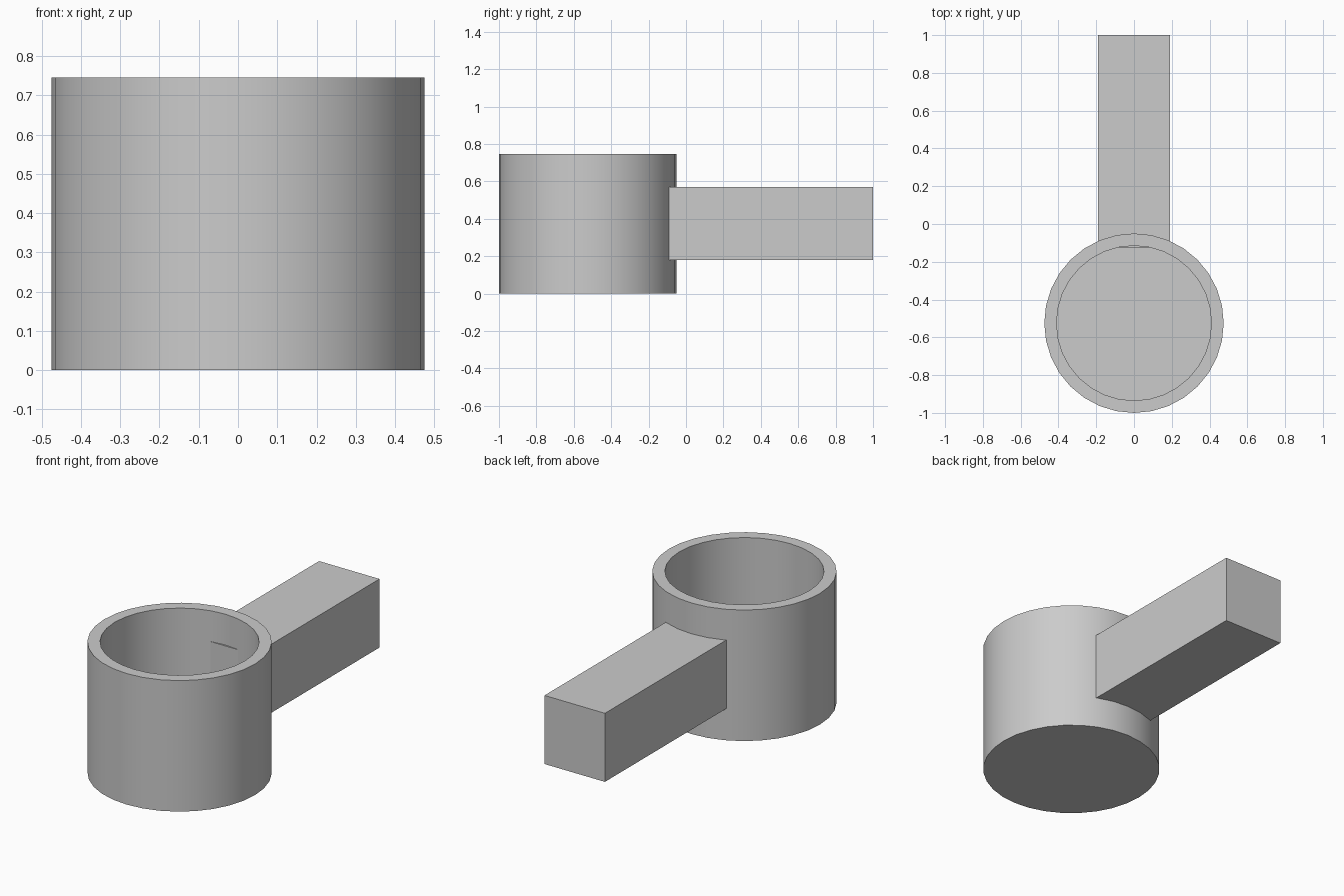
import bpy
import bmesh
import math

cube = bpy.data.objects.get("Cube")
if cube:
    bpy.data.objects.remove(cube, do_unlink=True)

grey = bpy.data.materials.new("plain grey")
grey.use_nodes = True
colour = (0.6, 0.6, 0.6, 1.0)
grey.diffuse_color = colour
grey.node_tree.nodes["Principled BSDF"].inputs["Base Color"].default_value = colour


def add_object(name, bm):
    bmesh.ops.recalc_face_normals(bm, faces=bm.faces)
    mesh = bpy.data.meshes.new(name)
    bm.to_mesh(mesh)
    bm.free()
    mesh.materials.append(grey)
    obj = bpy.data.objects.new(name, mesh)
    bpy.context.collection.objects.link(obj)
    return obj


def ring(bm, radius, z, sides):
    return [bm.verts.new((radius * math.cos(i * math.tau / sides),
                          radius * math.sin(i * math.tau / sides), z))
            for i in range(sides)]


# Cup: outer wall, flat rim, inner wall and floor
SIDES = 32
profile = [(0.475, 0.0), (0.475, 0.745), (0.41, 0.745), (0.41, 0.065)]
bm = bmesh.new()
rings = [ring(bm, r, z, SIDES) for r, z in profile]
for a, b in zip(rings, rings[1:]):
    for i in range(SIDES):
        j = (i + 1) % SIDES
        bm.faces.new((a[i], a[j], b[j], b[i]))
bm.faces.new(rings[0])
bm.faces.new(rings[-1])
cup = add_object("cup", bm)
cup.location.y = -0.525

# Smooth round walls, crisp rim and base
bpy.ops.object.select_all(action='DESELECT')
cup.select_set(True)
bpy.context.view_layer.objects.active = cup
bpy.ops.object.shade_smooth_by_angle(angle=math.radians(30))

# Square handle whose end just pokes through the cup wall
x_half, y_range, z_range = 0.19, (-0.125, 1.0), (0.18, 0.57)
bm = bmesh.new()
bmesh.ops.create_cube(bm, size=1.0)
bmesh.ops.scale(bm, verts=bm.verts, vec=(2 * x_half, y_range[1] - y_range[0],
                                         z_range[1] - z_range[0]))
bmesh.ops.translate(bm, verts=bm.verts, vec=(0, sum(y_range) / 2, sum(z_range) / 2))
add_object("handle", bm)
